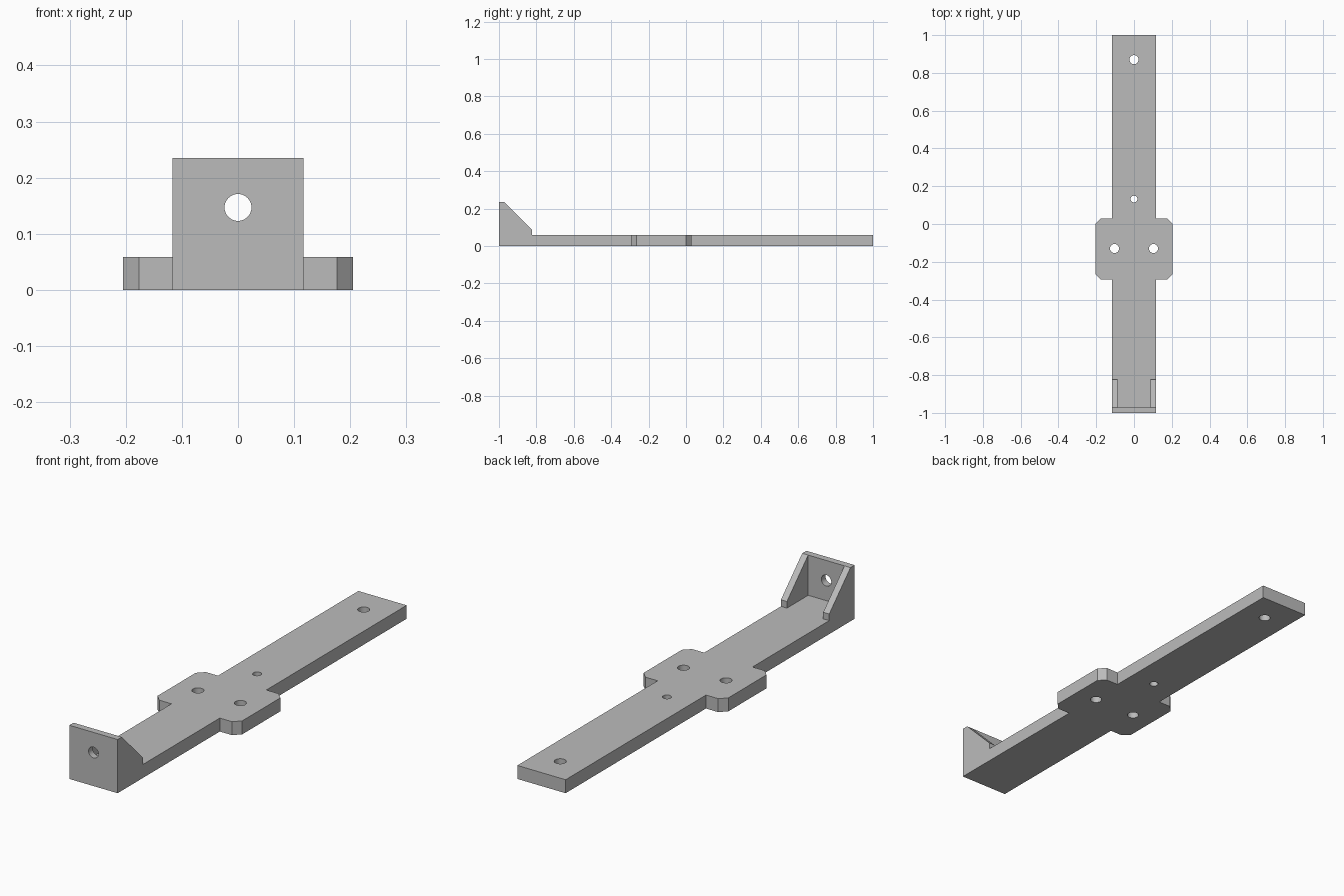
import bpy
import bmesh
from mathutils import Matrix, Vector

# Main sizes
HALF_W, THICK, HEIGHT, WALL = 0.117, 0.059, 0.235, 0.029

cube = bpy.data.objects.get("Cube")
if cube:
    bpy.data.objects.remove(cube, do_unlink=True)

grey = bpy.data.materials.new("plain_grey")
grey.use_nodes = True
colour = (0.5, 0.5, 0.5, 1)
grey.diffuse_color = colour
grey.node_tree.nodes["Principled BSDF"].inputs["Base Color"].default_value = colour


def add_object(name, bm):
    bmesh.ops.recalc_face_normals(bm, faces=bm.faces)
    mesh = bpy.data.meshes.new(name)
    bm.to_mesh(mesh)
    bm.free()
    mesh.materials.append(grey)
    obj = bpy.data.objects.new(name, mesh)
    bpy.context.collection.objects.link(obj)
    return obj


def prism(name, points, offset):
    """Extrude a closed outline along the offset."""
    bm = bmesh.new()
    face = bm.faces.new([bm.verts.new(p) for p in points])
    out = bmesh.ops.extrude_face_region(bm, geom=[face], use_keep_orig=True)
    moved = [v for v in out["geom"] if isinstance(v, bmesh.types.BMVert)]
    bmesh.ops.translate(bm, verts=moved, vec=Vector(offset))
    return add_object(name, bm)


def drill(name, centre, radius, axis="Z"):
    """Round cutter along z or y."""
    bm = bmesh.new()
    turn = Matrix.Rotation(1.5707963, 4, "X") if axis == "Y" else Matrix()
    bmesh.ops.create_cone(bm, cap_ends=True, segments=40, radius1=radius,
                          radius2=radius, depth=0.2,
                          matrix=Matrix.Translation(centre) @ turn)
    obj = add_object(name, bm)
    obj.hide_render = True
    return obj


def combine(target, other, operation):
    mod = target.modifiers.new(operation.lower(), "BOOLEAN")
    mod.operation, mod.solver, mod.object = operation, "EXACT", other
    bpy.context.view_layer.objects.active = target
    bpy.ops.object.modifier_apply(modifier=mod.name)
    bpy.data.objects.remove(other, do_unlink=True)


# Long bar with a chamfered cross plate, as one mirrored outline
side = [(HALF_W, -1), (HALF_W, -0.293), (0.176, -0.293), (0.205, -0.264),
        (0.205, 0), (0.176, 0.029), (HALF_W, 0.029), (HALF_W, 1)]
outline = side + [(-x, y) for x, y in reversed(side)]
bracket = prism("bracket", [(x, y, 0) for x, y in outline], (0, 0, THICK))

# Upright end wall
wall = prism("end_wall", [(-HALF_W, -1, 0), (HALF_W, -1, 0),
                          (HALF_W, -1, HEIGHT), (-HALF_W, -1, HEIGHT)],
             (0, WALL, 0))
combine(bracket, wall, "UNION")

# Sloping gussets on both edges
profile = [(-1, 0), (-0.824, 0), (-0.824, 0.088), (-1 + WALL, HEIGHT), (-1, HEIGHT)]
for name, x in (("right_gusset", -HALF_W), ("left_gusset", HALF_W - WALL)):
    gusset = prism(name, [(x, y, z) for y, z in profile], (WALL, 0, 0))
    combine(bracket, gusset, "UNION")

# Screw holes
holes = [("rear_hole", (0, 0.87, 0), 0.024, "Z"),
         ("pilot_hole", (0, 0.132, 0), 0.018, "Z"),
         ("right_hole", (-0.103, -0.13, 0), 0.024, "Z"),
         ("left_hole", (0.103, -0.13, 0), 0.024, "Z"),
         ("wall_hole", (0, -1, 0.147), 0.024, "Y")]
for hole in holes:
    combine(bracket, drill(*hole), "DIFFERENCE")

# Merge flat regions and smooth only the hole walls
bm = bmesh.new()
bm.from_mesh(bracket.data)
bmesh.ops.remove_doubles(bm, verts=bm.verts, dist=0.0001)
bmesh.ops.dissolve_limit(bm, angle_limit=0.01, verts=bm.verts, edges=bm.edges)
bm.to_mesh(bracket.data)
bm.free()
bpy.ops.object.select_all(action="DESELECT")
bracket.select_set(True)
bpy.context.view_layer.objects.active = bracket
bpy.ops.object.shade_smooth_by_angle(angle=0.5)
